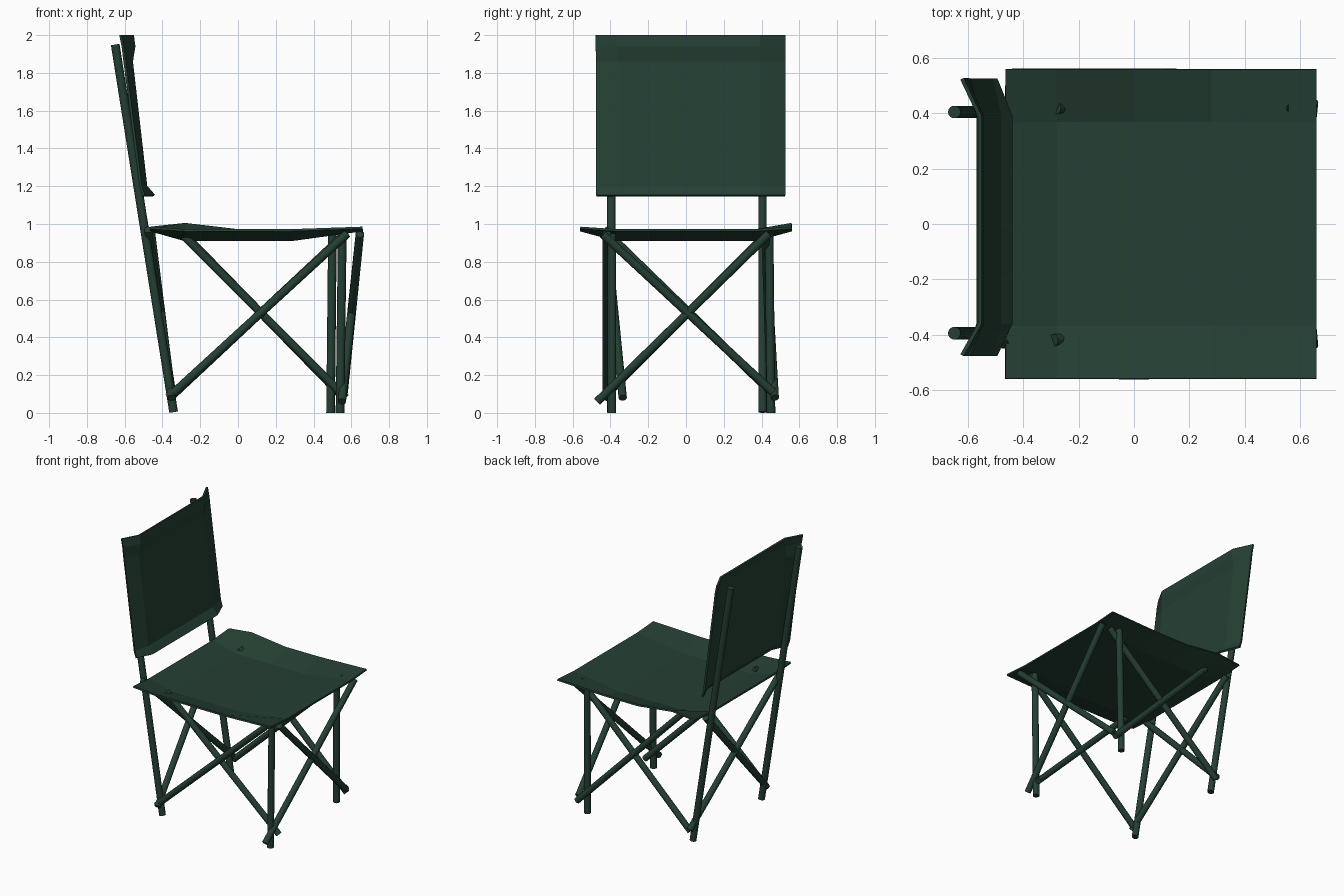
import bpy, bmesh
from mathutils import Vector

if "Cube" in bpy.data.objects:
    bpy.data.objects.remove(bpy.data.objects["Cube"])

green = bpy.data.materials.new("dark_green")
green.diffuse_color = (0.018, 0.05, 0.033, 1)
green.use_nodes = True
green.node_tree.nodes["Principled BSDF"].inputs["Base Color"].default_value = green.diffuse_color


def rod(name, a, b, r):
    """Round bar between two points."""
    a, b = Vector(a), Vector(b)
    d = b - a
    bpy.ops.mesh.primitive_cylinder_add(vertices=14, radius=r, depth=d.length,
                                        location=(a + b) / 2)
    o = bpy.context.object
    o.name = name
    o.rotation_euler = d.to_track_quat('Z', 'Y').to_euler()
    o.data.materials.append(green)
    bpy.ops.object.shade_smooth_by_angle()


def sheet(name, us, vs, point, thick, offset):
    """Canvas panel: a grid of points with a little thickness."""
    bm = bmesh.new()
    g = [[bm.verts.new(point(i, j)) for j in range(len(vs))] for i in range(len(us))]
    for i in range(len(us) - 1):
        for j in range(len(vs) - 1):
            bm.faces.new((g[i][j], g[i + 1][j], g[i + 1][j + 1], g[i][j + 1]))
    me = bpy.data.meshes.new(name)
    bm.to_mesh(me)
    bm.free()
    me.materials.append(green)
    o = bpy.data.objects.new(name, me)
    bpy.context.collection.objects.link(o)
    m = o.modifiers.new("thickness", 'SOLIDIFY')
    m.thickness, m.offset = thick, offset


# sagging canvas seat: raised corners, slightly dipped edges, low middle
sx = [-0.465, -0.28, 0.0, 0.28, 0.66]
sy = [-0.56, -0.37, 0.0, 0.37, 0.56]


def seat_point(i, j):
    edge_x, edge_y = i in (0, 4), j in (0, 4)
    z = 0.98 if edge_x and edge_y else 0.967 if edge_x or edge_y else 0.915
    if i == 1 and j == 4:
        z = 1.0
    return sx[i], sy[j], z


sheet("seat", sx, sy, seat_point, 0.012, 0)

# leaning canvas backrest, its sides bent back around the posts
by = [-0.475, -0.36, 0.39, 0.525]
bz = [1.15, 1.2, 1.86, 1.94, 2.0]
mid_x = [-0.445, -0.487, -0.563, -0.55, -0.558]
side_x = [-0.50, -0.515, -0.60, -0.61, -0.622]
sheet("backrest", by, bz,
      lambda i, j: ((side_x if i in (0, 3) else mid_x)[j], by[i], bz[j]), 0.014, 0)

# back posts run from the floor to the top of the backrest
for y in (-0.395, 0.405):
    rod("back_post", (-0.341, y, 0.004), (-0.65, y, 1.95), 0.023)

# front legs
rod("front_leg", (0.54, -0.392, 0), (0.552, -0.392, 0.95), 0.023)
rod("front_leg", (0.49, 0.45, 0), (0.50, 0.44, 0.95), 0.023)

# crossed braces on all four sides, top end then bottom end
braces = {
    "front_brace": [((-0.29, -0.42, 0.94), (0.57, -0.335, 0.08)),
                    ((0.58, -0.42, 0.95), (-0.37, -0.42, 0.08))],
    "rear_brace": [((-0.28, 0.42, 0.94), (0.56, 0.47, 0.08)),
                   ((0.57, 0.42, 0.95), (-0.35, 0.45, 0.09))],
    "right_brace": [((0.645, -0.44, 0.945), (0.56, 0.46, 0.11)),
                    ((0.645, 0.44, 0.95), (0.55, -0.47, 0.06))],
    "left_brace": [((-0.475, -0.435, 0.97), (-0.35, 0.46, 0.10)),
                   ((-0.46, 0.43, 0.95), (-0.35, -0.44, 0.08))],
}
for name, pair in braces.items():
    for top, bottom in pair:
        rod(name, top, bottom, 0.022)
